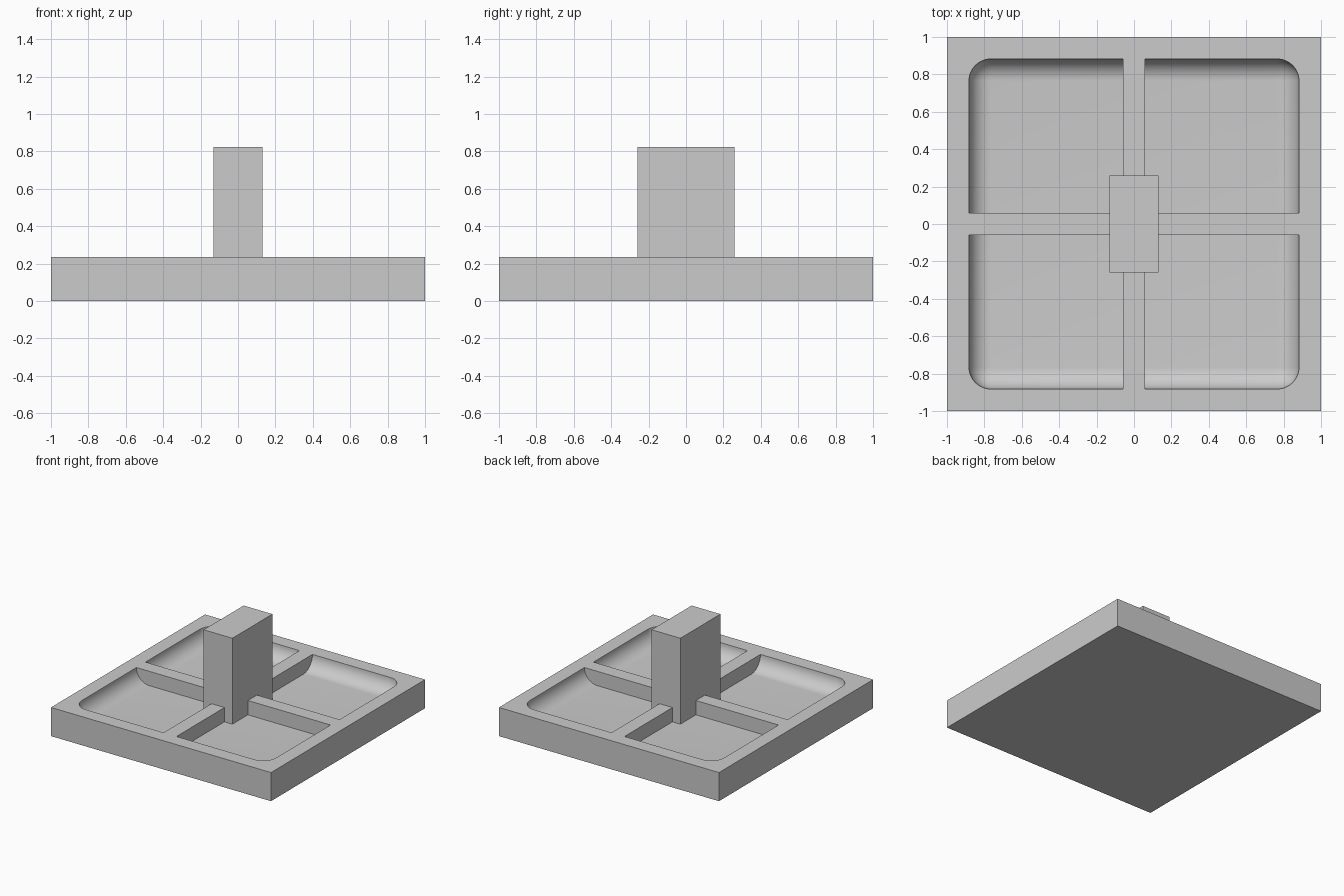
import bpy, bmesh
from mathutils import Matrix, Vector

UNIT = 2 / 17            # rim width, rib width, pocket depth and fillet radius
TOP = 2 * UNIT
WALL = 1 - UNIT

default = bpy.data.objects.get("Cube")
if default:
    bpy.data.objects.remove(default, do_unlink=True)

grey = bpy.data.materials.new("plain grey")
grey.use_nodes = True
colour = (0.6, 0.6, 0.6, 1)
grey.diffuse_color = colour
grey.node_tree.nodes["Principled BSDF"].inputs["Base Color"].default_value = colour


def box(name, low, high, fillet=0):
    """Box between two corners, optionally rounding the outer lower corner's edges."""
    low, high = Vector(low), Vector(high)
    bm = bmesh.new()
    bmesh.ops.create_cube(bm, size=1, matrix=Matrix.Translation((low + high) / 2)
                          @ Matrix.Diagonal((*(high - low), 1)))
    if fillet:
        corner = min(bm.verts, key=lambda v: v.co.z - v.co.x - v.co.y)
        bmesh.ops.bevel(bm, geom=list(corner.link_edges), offset=fillet,
                        segments=12, profile=0.5, affect='EDGES')
    mesh = bpy.data.meshes.new(name)
    bm.to_mesh(mesh)
    bm.free()
    mesh.materials.append(grey)
    obj = bpy.data.objects.new(name, mesh)
    bpy.context.collection.objects.link(obj)
    return obj


def activate(obj):
    bpy.ops.object.select_all(action='DESELECT')
    obj.select_set(True)
    bpy.context.view_layer.objects.active = obj


# Square tray slab
tray = box("tray", (-1, -1, 0), (1, 1, TOP))

# One rounded pocket, mirrored to all four quarters so a cross of ribs remains
pocket = box("pocket_cutter", (UNIT / 2, UNIT / 2, UNIT), (WALL, WALL, 2 * TOP), UNIT)
pocket.hide_render = True
mirror = pocket.modifiers.new("quarters", 'MIRROR')
mirror.use_axis = (True, True, False)
mirror.use_mirror_merge = False

cut = tray.modifiers.new("pockets", 'BOOLEAN')
cut.operation = 'DIFFERENCE'
cut.solver = 'EXACT'
cut.object = pocket
activate(tray)
bpy.ops.object.modifier_apply(modifier=cut.name)
bpy.data.objects.remove(pocket, do_unlink=True)
bpy.ops.object.shade_smooth_by_angle(angle=0.6)

# Central pillar standing on the pocket floor
box("pillar", (-0.131, -0.26, UNIT), (0.131, 0.26, 7 * UNIT))
